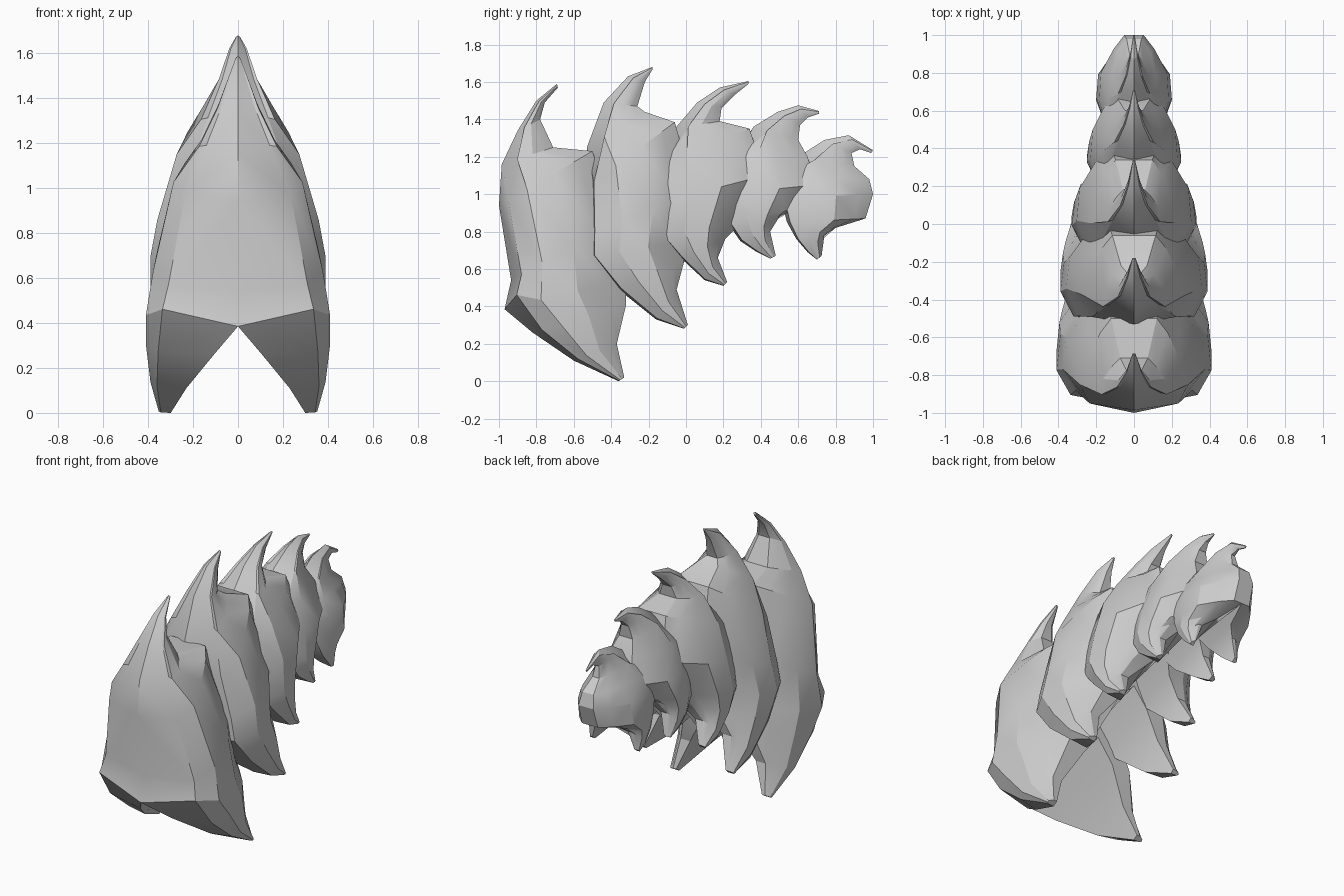
import bpy, bmesh

# Shared cross-section rules: outer half width and inner gap per level, spike to tusk tip
OUTER = [.02, .10, .22, .42, .70, .92, 1.0, 1.0, .95, .86]
INNER = [0, 0, 0, 0, 0, 0, 0, .26, .56, .73]


def plate(name, width, front, back, bevel, rear, lift=0):
    """Loft one armour plate between its front and back side profiles (y, z)."""
    bm = bmesh.new()
    rings = []
    for i, ((yf, zf), (yb, zb)) in enumerate(zip(front, back)):
        xo, xi = OUTER[i] * width, INNER[i] * width
        corner = .33 if i < 4 else bevel
        # The shoulder level narrows early so the plate top rounds off
        late = (.82, .62) if i == 4 else (.95, .45 + rear * .5)
        section = [(0, 0), (corner, .82), (.30, 1), (.60, late[0]), (.85, late[1]),
                   (1, rear), (1, 0)]
        ring = []
        for j, (s, f) in enumerate(section):
            # Chin corners sit higher than the chin centre
            up = lift if i == 6 and j == 1 else 0
            ring.append(bm.verts.new((xi + (xo - xi) * f,
                                      yf + (yb - yf) * s,
                                      zf + (zb - zf) * s + up)))
        rings.append(ring)
    for i in range(len(rings) - 1):
        a, b = rings[i], rings[i + 1]
        n = len(a)
        # Tusk levels are closed on the inside to form the belly arch
        for j in range(n if i >= 6 else n - 1):
            k = (j + 1) % n
            bm.faces.new((a[j], a[k], b[k], b[j]))
    bm.faces.new(rings[0])
    bm.faces.new(rings[-1])
    bmesh.ops.mirror(bm, geom=bm.verts[:] + bm.edges[:] + bm.faces[:],
                     axis='X', merge_dist=.0005)
    bmesh.ops.remove_doubles(bm, verts=bm.verts[:], dist=.0005)
    bmesh.ops.recalc_face_normals(bm, faces=bm.faces[:])
    mesh = bpy.data.meshes.new(name)
    bm.to_mesh(mesh)
    bm.free()
    ob = bpy.data.objects.new(name, mesh)
    bpy.context.collection.objects.link(ob)
    bpy.ops.object.select_all(action='DESELECT')
    ob.select_set(True)
    bpy.context.view_layer.objects.active = ob
    bpy.ops.object.shade_smooth_by_angle(angle=.45)


# Broad flat-faced front plate
plate("front_plate", .41,
      [(-.69, 1.59), (-.80, 1.5), (-.90, 1.34), (-.985, 1.16), (-1, .94),
       (-.935, .54), (-.97, .385), (-.82, .26), (-.6, .11), (-.36, 0)],
      [(-.685, 1.57), (-.755, 1.49), (-.78, 1.40), (-.71, 1.25), (-.5, 1.23),
       (-.38, .85), (-.32, .55), (-.32, .41), (-.37, .2), (-.33, .02)], .10, .42, .06)

# Second plate, the tallest spike
plate("second_plate", .39,
      [(-.18, 1.68), (-.31, 1.63), (-.44, 1.49), (-.53, 1.25), (-.51, 1.05),
       (-.51, .8), (-.51, .67), (-.36, .49), (-.16, .33), (-.01, .28)],
      [(-.18, 1.665), (-.22, 1.6), (-.26, 1.47), (-.22, 1.44), (-.06, 1.385),
       (.05, 1.0), (0, .75), (-.01, .64), (-.05, .49), (.01, .3)], .04, .42)

# Middle plate
plate("middle_plate", .33,
      [(.335, 1.605), (.18, 1.57), (.06, 1.49), (-.06, 1.35), (-.14, 1.15),
       (-.155, .95), (-.14, .78), (-.03, .66), (.1, .54), (.2, .51)],
      [(.335, 1.59), (.26, 1.53), (.19, 1.46), (.18, 1.39), (.34, 1.35),
       (.42, 1.1), (.3, .85), (.21, .76), (.17, .66), (.22, .53)], .04, .42)

# Fourth plate
plate("fourth_plate", .25,
      [(.71, 1.445), (.6, 1.475), (.49, 1.44), (.36, 1.36), (.26, 1.2),
       (.20, 1.0), (.22, .85), (.29, .75), (.38, .69), (.45, .655)],
      [(.71, 1.43), (.65, 1.41), (.61, 1.37), (.6, 1.29), (.65, 1.2),
       (.7, 1.05), (.58, .92), (.5, .88), (.45, .8), (.48, .67)], .04, .45)

# Small end plate closing the tail
plate("end_plate", .20,
      [(1, 1.235), (.87, 1.315), (.74, 1.29), (.6, 1.2), (.52, 1.1),
       (.505, .98), (.54, .85), (.59, .76), (.65, .69), (.7, .65)],
      [(.99, 1.22), (.93, 1.24), (.885, 1.22), (.9, 1.15), (.98, 1.08),
       (1, 1.0), (.96, .87), (.8, .82), (.74, .78), (.725, .67)], .04, .28)
